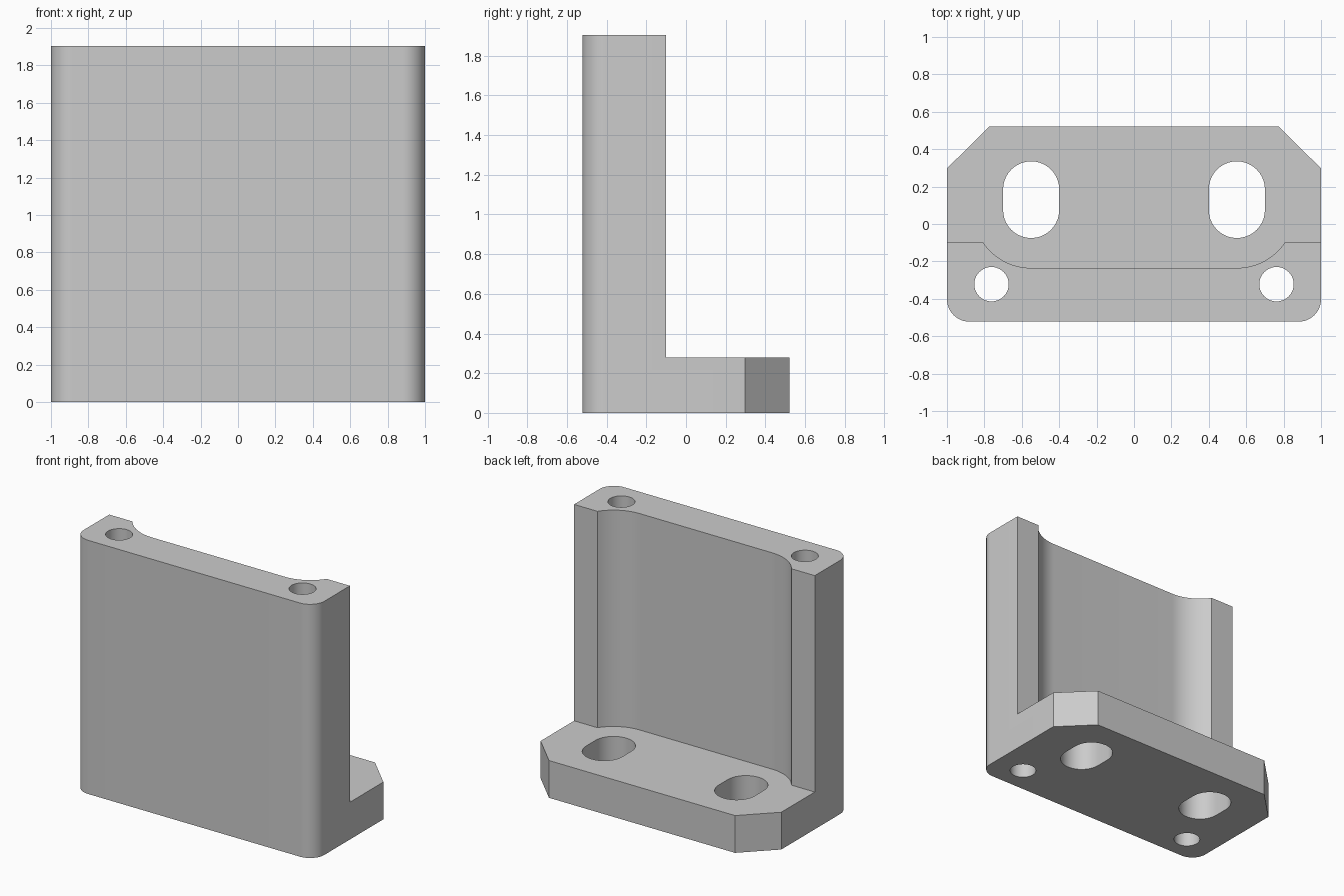
import bpy, bmesh, math

old = bpy.data.objects.get("Cube")
if old:
    bpy.data.objects.remove(old, do_unlink=True)

WIDTH, FRONT, BACK, HEIGHT = 1.0, -0.522, 0.522, 1.905
BASE_TOP, WALL_BACK = 0.28, -0.1
SLOT_X, SLOT_LOW, SLOT_HIGH, SLOT_R = 0.55, 0.075, 0.185, 0.15

grey = bpy.data.materials.new("plain_grey")
grey.use_nodes = True
colour = (0.6, 0.6, 0.6, 1)
grey.diffuse_color = colour
grey.node_tree.nodes["Principled BSDF"].inputs["Base Color"].default_value = colour


def arc(cx, cy, r, start, end, steps=16):
    angles = [math.radians(start + (end - start) * i / steps) for i in range(steps + 1)]
    return [(cx + r * math.cos(a), cy + r * math.sin(a)) for a in angles]


def mirrored(half):
    """Close a right-hand half profile with its mirror image."""
    return half + [(-x, y) for x, y in reversed(half)]


def prism(name, outline, bottom, top):
    bm = bmesh.new()
    face = bm.faces.new([bm.verts.new((x, y, bottom)) for x, y in outline])
    raised = bmesh.ops.extrude_face_region(bm, geom=[face])["geom"]
    verts = [v for v in raised if isinstance(v, bmesh.types.BMVert)]
    bmesh.ops.translate(bm, verts=verts, vec=(0, 0, top - bottom))
    bmesh.ops.recalc_face_normals(bm, faces=bm.faces)
    mesh = bpy.data.meshes.new(name)
    bm.to_mesh(mesh)
    bm.free()
    mesh.materials.append(grey)
    obj = bpy.data.objects.new(name, mesh)
    bpy.context.collection.objects.link(obj)
    return obj


# Full-height block: rounded front corners, chamfered back corners
R = 0.12
bracket = prism("angle_bracket", mirrored(
    arc(WIDTH - R, FRONT + R, R, -90, 0) + [(WIDTH, 0.297), (0.773, BACK)]), 0, HEIGHT)

# Space behind the wall, with a curved hollow around the slots
reach = 0.31
end = math.degrees(math.asin((WALL_BACK - SLOT_LOW) / reach))
cutters = [prism("wall_recess_cutter", mirrored(
    arc(SLOT_X, SLOT_LOW, reach, -90, end) + [(1.2, WALL_BACK), (1.2, 1)]), BASE_TOP, 2.2)]

# Upright bores through the wall and slots through the base
for side, s in (("left", 1), ("right", -1)):
    cutters.append(prism(side + "_bore_cutter",
                         arc(s * 0.762, -0.322, 0.092, 0, 360, 40)[:-1], -0.2, 2.2))
    slot = (arc(s * SLOT_X, SLOT_HIGH, SLOT_R, 0, 180, 20)
            + arc(s * SLOT_X, SLOT_LOW, SLOT_R, 180, 360, 20))
    cutters.append(prism(side + "_slot_cutter", slot, -0.2, 1))

bpy.context.view_layer.objects.active = bracket
bracket.select_set(True)
for cutter in cutters:
    mod = bracket.modifiers.new(cutter.name, "BOOLEAN")
    mod.operation, mod.solver, mod.object = "DIFFERENCE", "EXACT", cutter
    bpy.ops.object.modifier_apply(modifier=mod.name)
for cutter in cutters:
    bpy.data.objects.remove(cutter, do_unlink=True)

bpy.ops.object.shade_smooth_by_angle(angle=math.radians(30))
